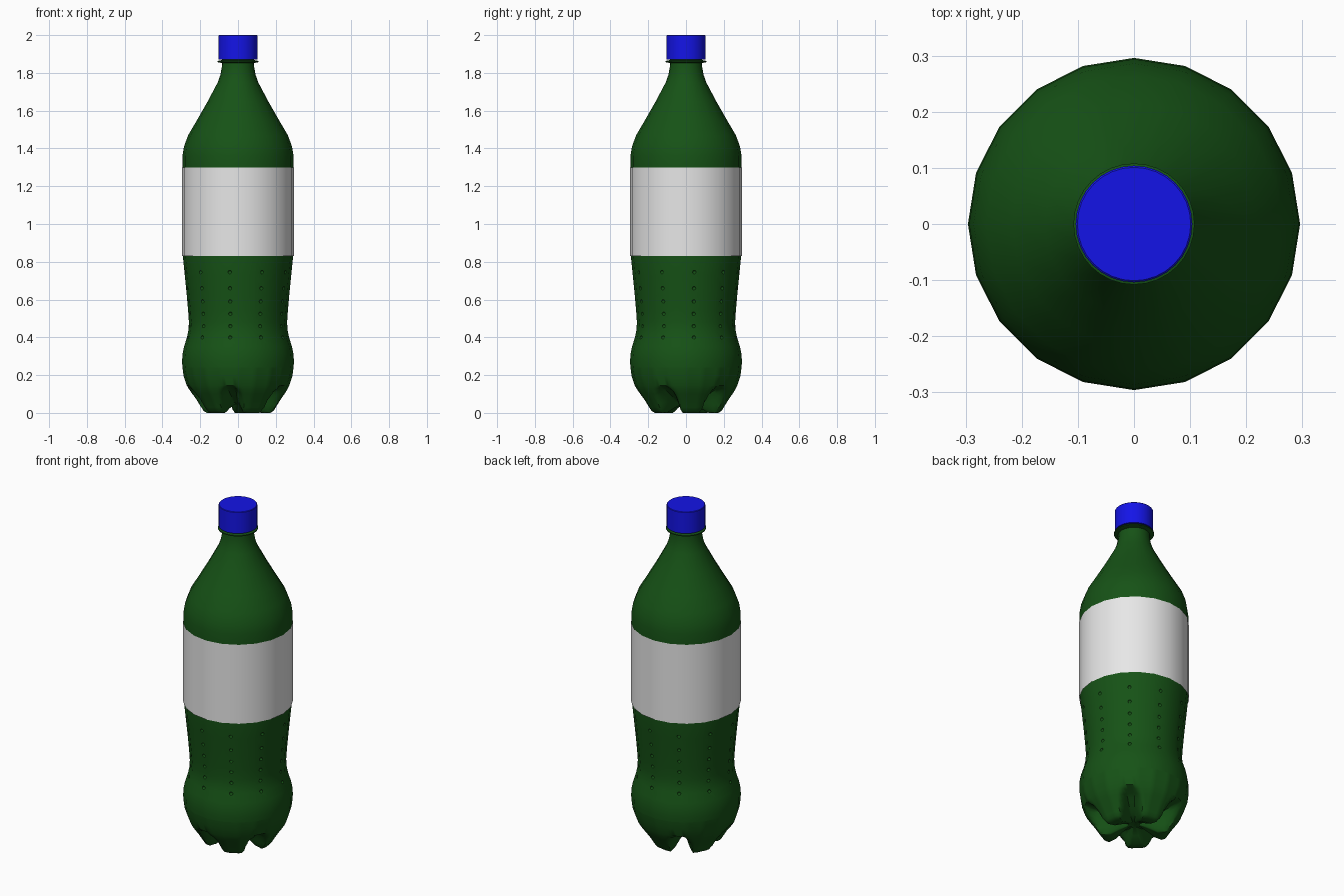
import bpy, bmesh, math
from mathutils import Matrix, Vector

cube = bpy.data.objects.get("Cube")
if cube:
    bpy.data.objects.remove(cube)

SIDES = 20


def material(name, rgb):
    m = bpy.data.materials.new(name)
    m.use_nodes = True
    m.diffuse_color = (*rgb, 1)
    m.node_tree.nodes["Principled BSDF"].inputs["Base Color"].default_value = (*rgb, 1)
    return m


GREEN = material("bottle green", (0.008, 0.085, 0.008))
BLUE = material("cap blue", (0.007, 0.007, 0.8))
WHITE = material("label white", (0.8, 0.8, 0.8))


def finish(name, bm, mat, angle=35):
    bmesh.ops.recalc_face_normals(bm, faces=bm.faces)
    mesh = bpy.data.meshes.new(name)
    bm.to_mesh(mesh)
    bm.free()
    ob = bpy.data.objects.new(name, mesh)
    bpy.context.collection.objects.link(ob)
    mesh.materials.append(mat)
    smooth(ob, angle)
    return ob


def select(ob):
    bpy.ops.object.select_all(action="DESELECT")
    ob.select_set(True)
    bpy.context.view_layer.objects.active = ob


def smooth(ob, angle=35):
    select(ob)
    bpy.ops.object.shade_smooth_by_angle(angle=math.radians(angle))


def skin(bm, rings, caps):
    """Bridge a list of closed vertex rings and optionally cap both ends."""
    for a, b in zip(rings, rings[1:]):
        n = len(a)
        for i in range(n):
            j = (i + 1) % n
            bm.faces.new((a[i], a[j], b[j], b[i]))
    if caps:
        bm.faces.new(rings[0])
        bm.faces.new(rings[-1])


def lathe(name, profile, mat, sides=SIDES, caps=True):
    bm = bmesh.new()
    rings = []
    for r, z in profile:
        rings.append([bm.verts.new((r * math.cos(t), r * math.sin(t), z))
                      for t in (math.tau * i / sides for i in range(sides))])
    skin(bm, rings, caps)
    return finish(name, bm, mat)


# Main body, from above the feet up to the neck
waist = [(0.294, 0.24), (0.296, 0.27), (0.294, 0.31), (0.286, 0.35), (0.27, 0.4),
         (0.262, 0.44), (0.26, 0.48), (0.264, 0.54), (0.271, 0.62), (0.282, 0.73),
         (0.292, 0.83)]
shoulder = [(0.294, 1.3), (0.294, 1.36), (0.286, 1.41), (0.264, 1.47), (0.217, 1.55),
            (0.16, 1.65), (0.107, 1.75), (0.093, 1.79), (0.086, 1.83), (0.085, 1.88)]
body = lathe("body", waist + shoulder, GREEN)


def waist_radius(z):
    for (r0, z0), (r1, z1) in zip(waist, waist[1:]):
        if z0 <= z <= z1:
            return r0 + (r1 - r0) * (z - z0) / (z1 - z0)


# Columns of small dents, one on every second flat side
bm = bmesh.new()
for k in range(10):
    t = math.radians(9 + 36 * k)
    for z in (0.4, 0.46, 0.525, 0.59, 0.66, 0.745):
        r = waist_radius(z) * math.cos(math.pi / SIDES) + 0.002
        spot = Matrix.Translation((r * math.cos(t), r * math.sin(t), z))
        bmesh.ops.create_icosphere(bm, subdivisions=2, radius=0.01, matrix=spot)
cutter = finish("dent_cutter", bm, GREEN)
cutter.hide_render = True
cut = body.modifiers.new("dents", "BOOLEAN")
cut.operation = "DIFFERENCE"
cut.solver = "EXACT"
cut.object = cutter
select(body)
bpy.ops.object.modifier_apply(modifier=cut.name)
bpy.data.objects.remove(cutter)
smooth(body)

# Five-footed base: foot point, groove point and groove half-width in degrees
rows = [((0.294, 0.24), (0.294, 0.24), 1), ((0.288, 0.195), (0.288, 0.195), 1),
        ((0.271, 0.145), (0.271, 0.145), 1), ((0.262, 0.125), (0.24, 0.135), 10),
        ((0.246, 0.1), (0.21, 0.125), 14), ((0.225, 0.07), (0.185, 0.115), 16),
        ((0.2, 0.03), (0.16, 0.1), 18), ((0.188, 0.01), (0.14, 0.09), 19),
        ((0.17, 0), (0.12, 0.08), 20), ((0.13, 0), (0.09, 0.065), 22),
        ((0.08, 0.025), (0.06, 0.055), 24), ((0.03, 0.045), (0.03, 0.05), 26)]
bm = bmesh.new()
rings = []
for foot, groove, half in rows:
    ring = []
    for deg in range(0, 360, 3):
        away = abs((deg - 261 + 36) % 72 - 36)
        w = min(1, max(0, (half - away) / (half * 0.6)))
        r, z = Vector(foot).lerp(Vector(groove), w)
        # Keep the flat sides of the body running down into the base
        r *= math.cos(math.radians(9)) / math.cos(math.radians(deg % 18 - 9))
        t = math.radians(deg)
        ring.append(bm.verts.new((r * math.cos(t), r * math.sin(t), z)))
    rings.append(ring)
skin(bm, rings, False)
bm.faces.new(rings[-1])
finish("base_feet", bm, GREEN, 40)

# Wrap-around label
lathe("label", [(0.297, 0.83), (0.297, 1.3)], WHITE, caps=False)

# Neck ring and screw cap
lathe("neck_ring", [(0.085, 1.852), (0.108, 1.857), (0.108, 1.863), (0.085, 1.868)],
      GREEN, 32)
lathe("cap", [(0.104, 1.872), (0.104, 1.997), (0.101, 2.0)], BLUE, 32)
